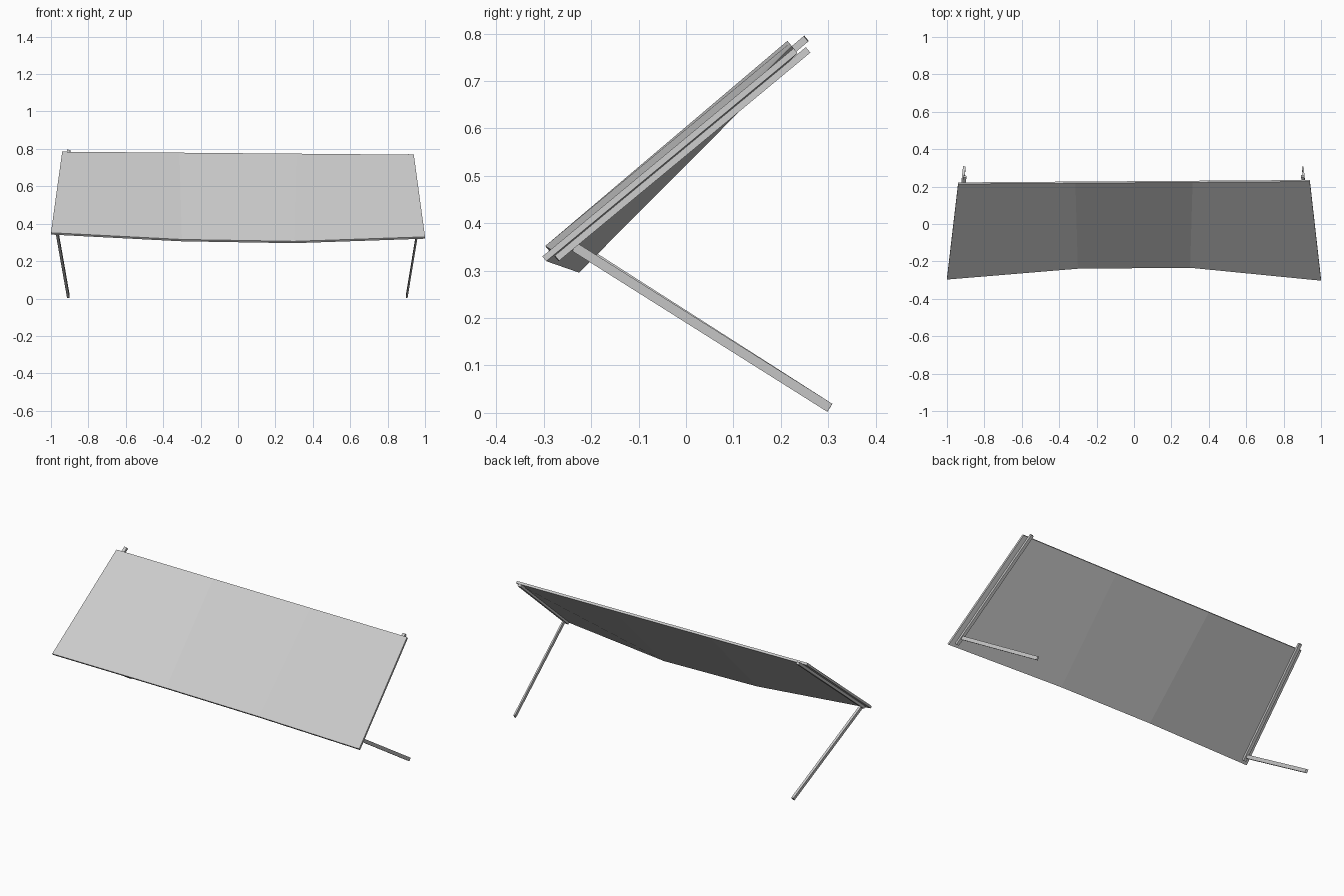
import bpy
import bmesh
from mathutils import Vector, Matrix

if "Cube" in bpy.data.objects:
    bpy.data.objects.remove(bpy.data.objects["Cube"])

grey = bpy.data.materials.new("light grey")
grey.use_nodes = True
color = (0.6, 0.6, 0.6, 1)
grey.diffuse_color = color
grey.node_tree.nodes["Principled BSDF"].inputs["Base Color"].default_value = color


def finish(name, bm):
    mesh = bpy.data.meshes.new(name)
    bmesh.ops.recalc_face_normals(bm, faces=bm.faces)
    bm.to_mesh(mesh)
    bm.free()
    mesh.materials.append(grey)
    obj = bpy.data.objects.new(name, mesh)
    bpy.context.collection.objects.link(obj)
    return obj


def bar(name, start, end, width, depth):
    """Square-cut bar between two points, its width lying across the model."""
    start, end = Vector(start), Vector(end)
    along = (end - start).normalized()
    side = (Vector((1, 0, 0)) - along * along.x).normalized()
    up = along.cross(side)
    turn = Matrix((side, up, along)).transposed().to_4x4()
    bm = bmesh.new()
    bmesh.ops.create_cube(bm, size=1)
    bm.transform(Matrix.Translation((start + end) / 2) @ turn
                 @ Matrix.Diagonal((width, depth, (end - start).length, 1)))
    return finish(name, bm)


# Canopy: straight back edge, front edge sagging in the middle
front = [Vector(p) for p in ((-1, -0.297, 0.352), (-0.3, -0.239, 0.316),
                             (0.3, -0.234, 0.306), (1, -0.303, 0.33))]
back_left, back_right = Vector((-0.94, 0.214, 0.785)), Vector((0.94, 0.227, 0.769))
back = [back_left.lerp(back_right, i / 3) for i in range(4)]
down = Vector((0, 0.64, -0.77))
thickness = 0.013

bm = bmesh.new()
layers = []
for offset in (0, thickness):
    layers.append([[bm.verts.new(p + down * offset) for p in edge]
                   for edge in (front, back)])
for f, b in layers:
    for i in range(3):
        bm.faces.new((f[i], f[i + 1], b[i + 1], b[i]))
(f0, b0), (f1, b1) = layers
loop0, loop1 = f0 + b0[::-1], f1 + b1[::-1]
for i in range(8):
    j = (i + 1) % 8
    bm.faces.new((loop0[i], loop0[j], loop1[j], loop1[i]))
finish("canopy", bm)

# Side rails under the canopy edges, and legs sloping back to the ground
for side, edge, inset, overhang, width, foot, top in (
        ("right", 0, 0.032, 1.05, 0.014, (-0.907, 0.303, 0.011), (-0.968, -0.24, 0.358)),
        ("left", 3, -0.036, 1.03, 0.009, (0.902, 0.303, 0.011), (0.958, -0.235, 0.35))):
    shift = down * 0.022 + Vector((inset, 0, 0))
    low, high = front[edge] + shift, back[edge] + shift
    bar(side + "_rail", low.lerp(high, 0.03), low.lerp(high, overhang), 0.018, 0.015)
    bar(side + "_leg", top, foot, width, 0.02)
